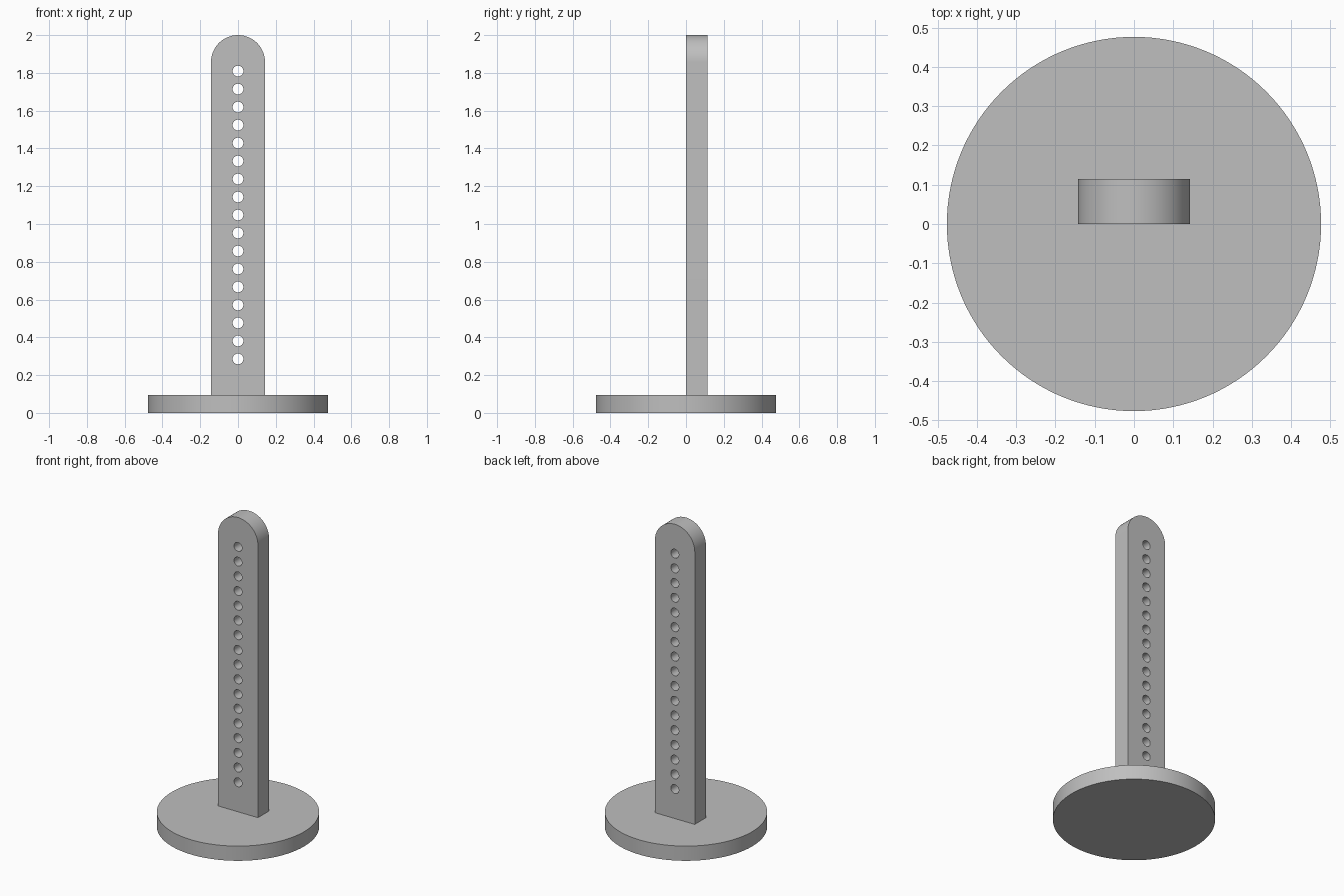
import bpy
import bmesh
import math
from mathutils import Matrix, Vector

if "Cube" in bpy.data.objects:
    bpy.data.objects.remove(bpy.data.objects["Cube"], do_unlink=True)

UNIT = 2 / 21                      # total height is 21 units
BASE_RADIUS, BASE_HEIGHT = 5 * UNIT, UNIT
POST_RADIUS, POST_DEPTH, TOP = 1.5 * UNIT, 1.2 * UNIT, 2.0
HOLE_RADIUS, HOLE_COUNT = 0.3 * UNIT, 17

grey = bpy.data.materials.new("plain grey")
grey.use_nodes = True
colour = (0.52, 0.52, 0.52, 1)
grey.diffuse_color = colour
grey.node_tree.nodes["Principled BSDF"].inputs["Base Color"].default_value = colour


def make_object(name, bm):
    bmesh.ops.recalc_face_normals(bm, faces=bm.faces)
    mesh = bpy.data.meshes.new(name)
    bm.to_mesh(mesh)
    bm.free()
    mesh.materials.append(grey)
    obj = bpy.data.objects.new(name, mesh)
    bpy.context.collection.objects.link(obj)
    return obj


def activate(obj):
    bpy.ops.object.select_all(action="DESELECT")
    obj.select_set(True)
    bpy.context.view_layer.objects.active = obj


def add_cylinder(bm, radius, depth, segments, matrix):
    bmesh.ops.create_cone(bm, cap_ends=True, segments=segments, radius1=radius,
                          radius2=radius, depth=depth, matrix=matrix)


# Round base plate
bm = bmesh.new()
add_cylinder(bm, BASE_RADIUS, BASE_HEIGHT, 128,
             Matrix.Translation((0, 0, BASE_HEIGHT / 2)))
base = make_object("base_plate", bm)

# Upright post with a semicircular top, its front face on the base centre line
bm = bmesh.new()
arc_z = TOP - POST_RADIUS
steps = 48
outline = [(-POST_RADIUS, BASE_HEIGHT), (POST_RADIUS, BASE_HEIGHT)]
for i in range(steps + 1):
    a = math.pi * i / steps
    outline.append((POST_RADIUS * math.cos(a), arc_z + POST_RADIUS * math.sin(a)))
face = bm.faces.new([bm.verts.new((x, 0, z)) for x, z in outline])
sides = bmesh.ops.extrude_face_region(bm, geom=[face])["geom"]
bmesh.ops.translate(bm, vec=Vector((0, POST_DEPTH, 0)),
                    verts=[g for g in sides if isinstance(g, bmesh.types.BMVert)])
post = make_object("post", bm)

# Row of round through holes
bm = bmesh.new()
turn = Matrix.Rotation(math.pi / 2, 4, "X")
for i in range(HOLE_COUNT):
    place = Matrix.Translation((0, POST_DEPTH / 2, (3 + i) * UNIT))
    add_cylinder(bm, HOLE_RADIUS, POST_DEPTH * 2, 32, place @ turn)
cutter = make_object("hole_cutter", bm)
cutter.hide_render = True

cut = post.modifiers.new("holes", "BOOLEAN")
cut.operation = "DIFFERENCE"
cut.solver = "EXACT"
cut.object = cutter
activate(post)
bpy.ops.object.modifier_apply(modifier=cut.name)
bpy.data.objects.remove(cutter, do_unlink=True)

# Smooth the round surfaces, keep the rims sharp
for obj in (base, post):
    activate(obj)
    bpy.ops.object.shade_smooth_by_angle(angle=math.radians(30))
